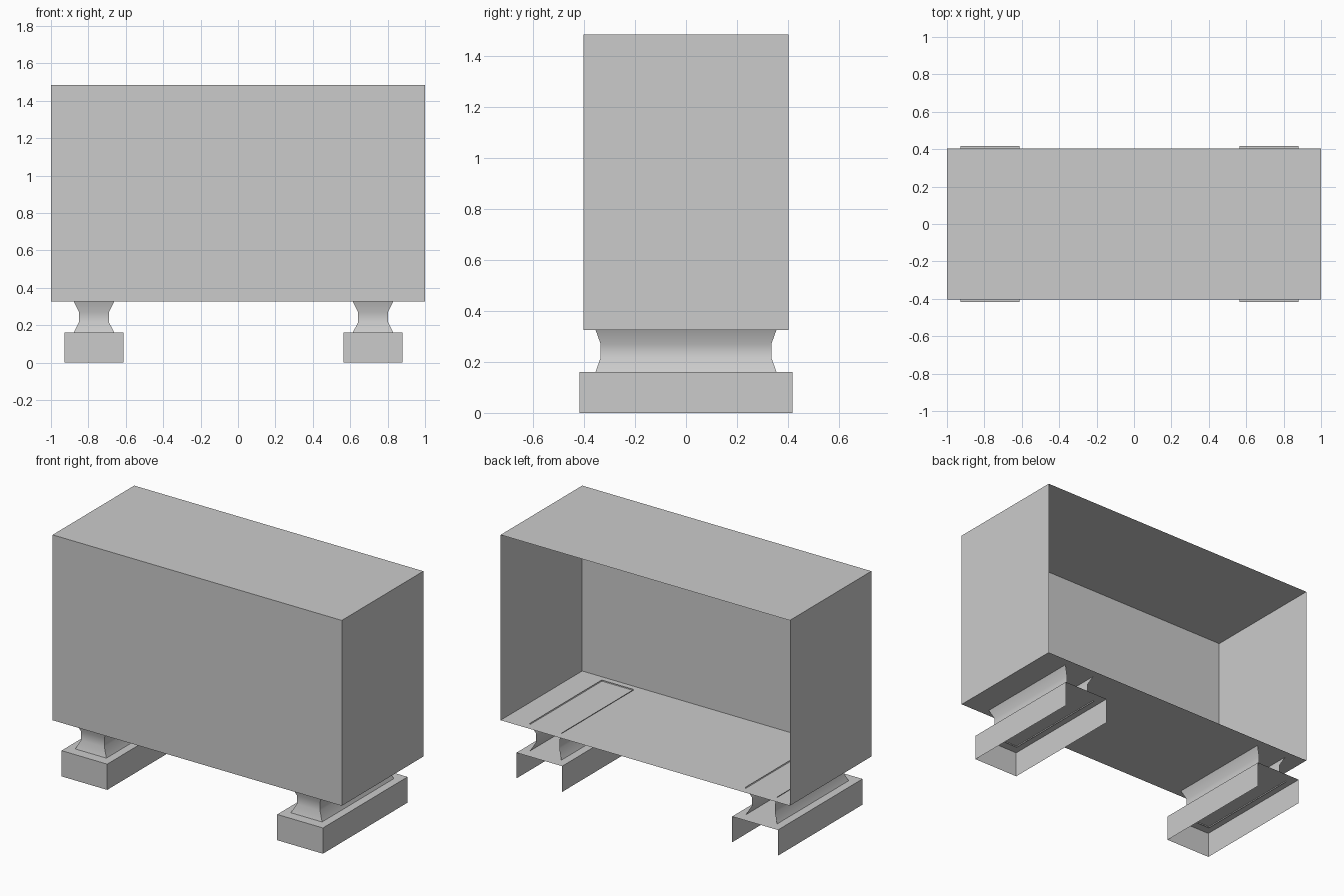
import bpy
import bmesh
from mathutils import Vector

old = bpy.data.objects.get("Cube")
if old:
    bpy.data.objects.remove(old, do_unlink=True)

# One plain grey for everything
grey = bpy.data.materials.new("plain_grey")
grey.use_nodes = True
colour = (0.6, 0.6, 0.6, 1)
grey.diffuse_color = colour
grey.node_tree.nodes["Principled BSDF"].inputs["Base Color"].default_value = colour

BACK, DOWN = Vector((0, 1, 0)), Vector((0, 0, -1))
FLOOR_Z, TOP_Z = 0.326, 1.485
BLOCK_Z = 0.161


def finish(name, bm):
    mesh = bpy.data.meshes.new(name)
    bm.to_mesh(mesh)
    bm.free()
    mesh.materials.append(grey)
    obj = bpy.data.objects.new(name, mesh)
    bpy.context.collection.objects.link(obj)
    return obj


def open_box(name, x, half_x, half_y, z0, z1, open_sides):
    """Thin-walled box with the faces pointing along open_sides removed."""
    bm = bmesh.new()
    bmesh.ops.create_cube(bm, size=2)
    bm.normal_update()
    gone = [f for f in bm.faces if any(f.normal.dot(d) > 0.9 for d in open_sides)]
    bmesh.ops.delete(bm, geom=gone, context="FACES")
    for v in bm.verts:
        v.co = (x + v.co.x * half_x, v.co.y * half_y, z1 if v.co.z > 0 else z0)
    return finish(name, bm)


def waisted_pedestal(name, x):
    """Three walls with a pinched waist, open at the back, top and bottom.
    The ends reach slightly through the plates they meet."""
    rings = [(0.111, 0.357, BLOCK_Z - 0.006), (0.08, 0.335, 0.216),
             (0.08, 0.335, 0.27), (0.111, 0.357, FLOOR_Z + 0.006)]
    bm = bmesh.new()
    rows = []
    for hx, hy, z in rings:
        corners = [(-hx, hy), (-hx, -hy), (hx, -hy), (hx, hy)]
        rows.append([bm.verts.new((x + px, py, z)) for px, py in corners])
    for low, high in zip(rows, rows[1:]):
        for i in range(3):
            bm.faces.new((low[i], low[i + 1], high[i + 1], high[i]))
    obj = finish(name, bm)
    bpy.ops.object.select_all(action="DESELECT")
    obj.select_set(True)
    bpy.context.view_layer.objects.active = obj
    bpy.ops.object.shade_smooth_by_angle(angle=0.65)
    return obj


# Main cabinet, open at the back
open_box("cabinet_shell", 0, 1.0, 0.403, FLOOR_Z, TOP_Z, [BACK])

# Feet: hollow block with a waisted pedestal on top
for side, x in (("right", -0.77), ("left", 0.722)):
    open_box(side + "_foot_block", x, 0.158, 0.418, 0, BLOCK_Z, [BACK, DOWN])
    waisted_pedestal(side + "_foot_pedestal", x)
